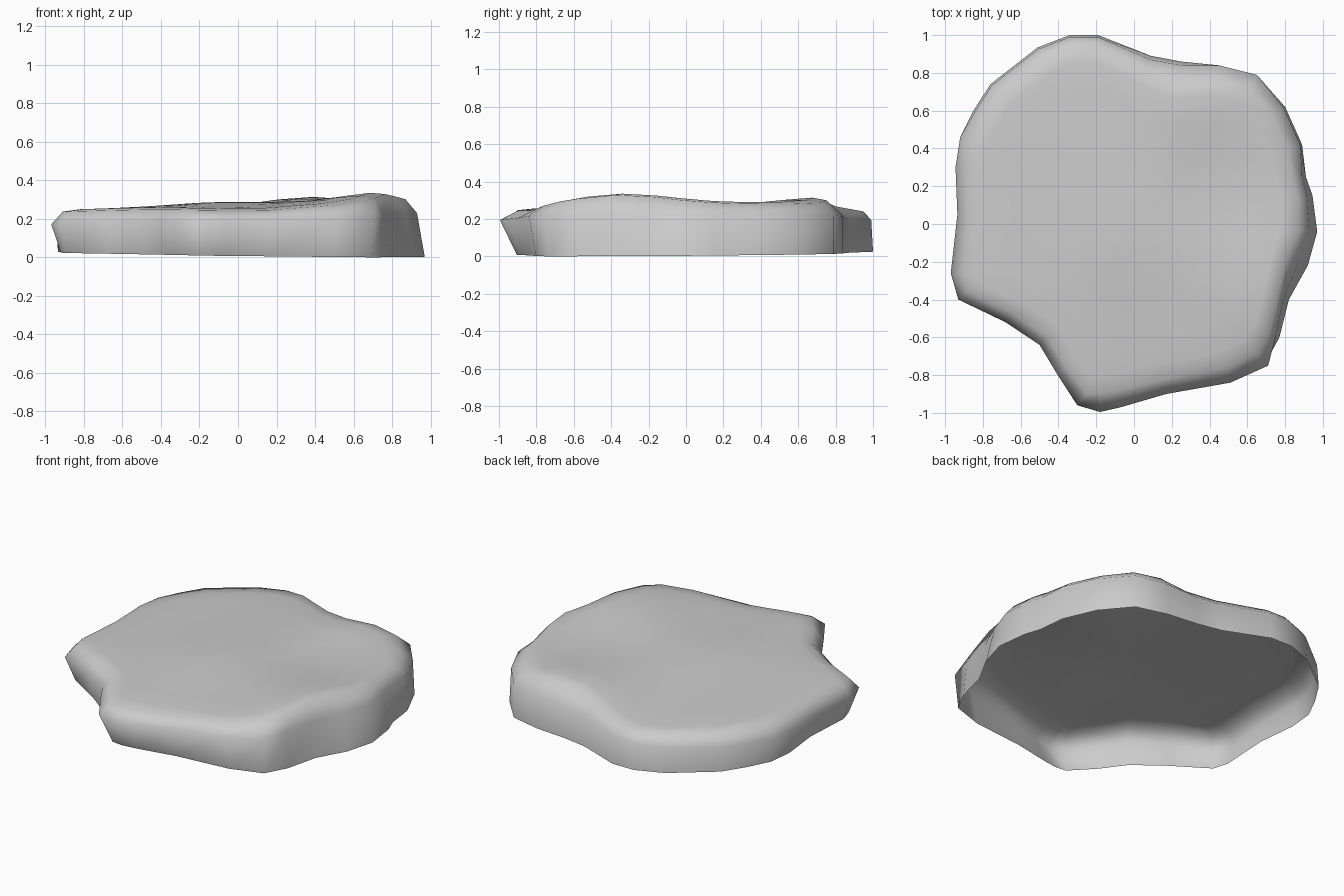
import bpy, bmesh, math
from mathutils import Vector

if "Cube" in bpy.data.objects:
    bpy.data.objects.remove(bpy.data.objects["Cube"])

# Outline seen from above: x, y, lean (+ bottom tucked in, - wall leans in going up), top edge inset
OUTLINE = [
    (.97, -.04, -.04, .10), (.945, .15, -.03, .08), (.91, .25, -.02, .07), (.89, .42, -.01, .08),
    (.80, .62, -.01, .08), (.65, .79, 0, .08), (.45, .84, 0, .09), (.25, .86, -.02, .12),
    (.09, .89, -.02, .09), (-.19, 1, -.01, .06), (-.34, 1, -.01, .05), (-.51, .935, -.01, .05),
    (-.76, .74, -.01, .05), (-.85, .60, -.01, .05), (-.92, .46, 0, .05), (-.945, .30, .01, .05),
    (-.935, .05, .03, .05), (-.97, -.26, .05, .06), (-.93, -.40, .06, .06), (-.68, -.52, .03, .06),
    (-.50, -.64, .02, .06), (-.41, -.79, .04, .06), (-.30, -.96, .08, .08), (-.18, -.995, .09, .10),
    (-.07, -.97, .08, .09), (.17, -.90, .06, .08), (.51, -.84, .04, .08), (.71, -.75, .02, .09),
    (.77, -.60, -.02, .06), (.82, -.40, -.03, .06), (.92, -.22, -.05, .12),
]
N = len(OUTLINE)


def top_height(x, y):
    """Gently uneven top: raised at the right and back right, hollow in the middle."""
    def bump(cx, cy, r):
        return math.exp(-((x - cx) ** 2 + (y - cy) ** 2) / r ** 2)
    return (.27 + .025 * x + .05 * bump(.75, -.35, .35) + .035 * bump(.35, .68, .25)
            + .02 * bump(-.1, -.1, .35) - .02 * bump(.15, -.85, .4) - .015 * bump(-.3, .95, .3))


# Wall rings, offset along the outline normal
pts = [Vector(r[:2]) for r in OUTLINE]
bottom, middle, rim = [], [], []
for i, (x, y, lean, inset) in enumerate(OUTLINE):
    d = (pts[(i + 1) % N] - pts[i - 1]).normalized()
    n = Vector((d.y, -d.x))
    b = pts[i] - n * max(lean, 0)
    m = pts[i] + n * min(lean, 0)
    t = pts[i] - n * inset
    bottom.append((b.x, b.y, .012 - .012 * x + .008 * y))
    middle.append((m.x, m.y, .20 + .03 * x))
    rim.append((t.x, t.y, top_height(t.x, t.y) - .01))
low = min(p[2] for p in bottom)
bottom = [(x, y, z - low) for x, y, z in bottom]

# Inner rings of the top surface
rings = [bottom, middle, rim]
for s in (.9, .72, .5, .25):
    rings.append([(x * s, y * s, top_height(x * s, y * s)) for x, y, _ in rim])

# Open-bottomed rock shell
bm = bmesh.new()
vr = [[bm.verts.new(p) for p in ring] for ring in rings]
for a, b in zip(vr, vr[1:]):
    for i in range(N):
        j = (i + 1) % N
        bm.faces.new((a[i], a[j], b[j], b[i]))
c = bm.verts.new((0, 0, top_height(0, 0)))
for i in range(N):
    bm.faces.new((vr[-1][i], vr[-1][(i + 1) % N], c))
for f in bm.faces:
    f.smooth = True
mesh = bpy.data.meshes.new("rock_slab")
bm.to_mesh(mesh)
bm.free()
rock = bpy.data.objects.new("rock_slab", mesh)
bpy.context.collection.objects.link(rock)
